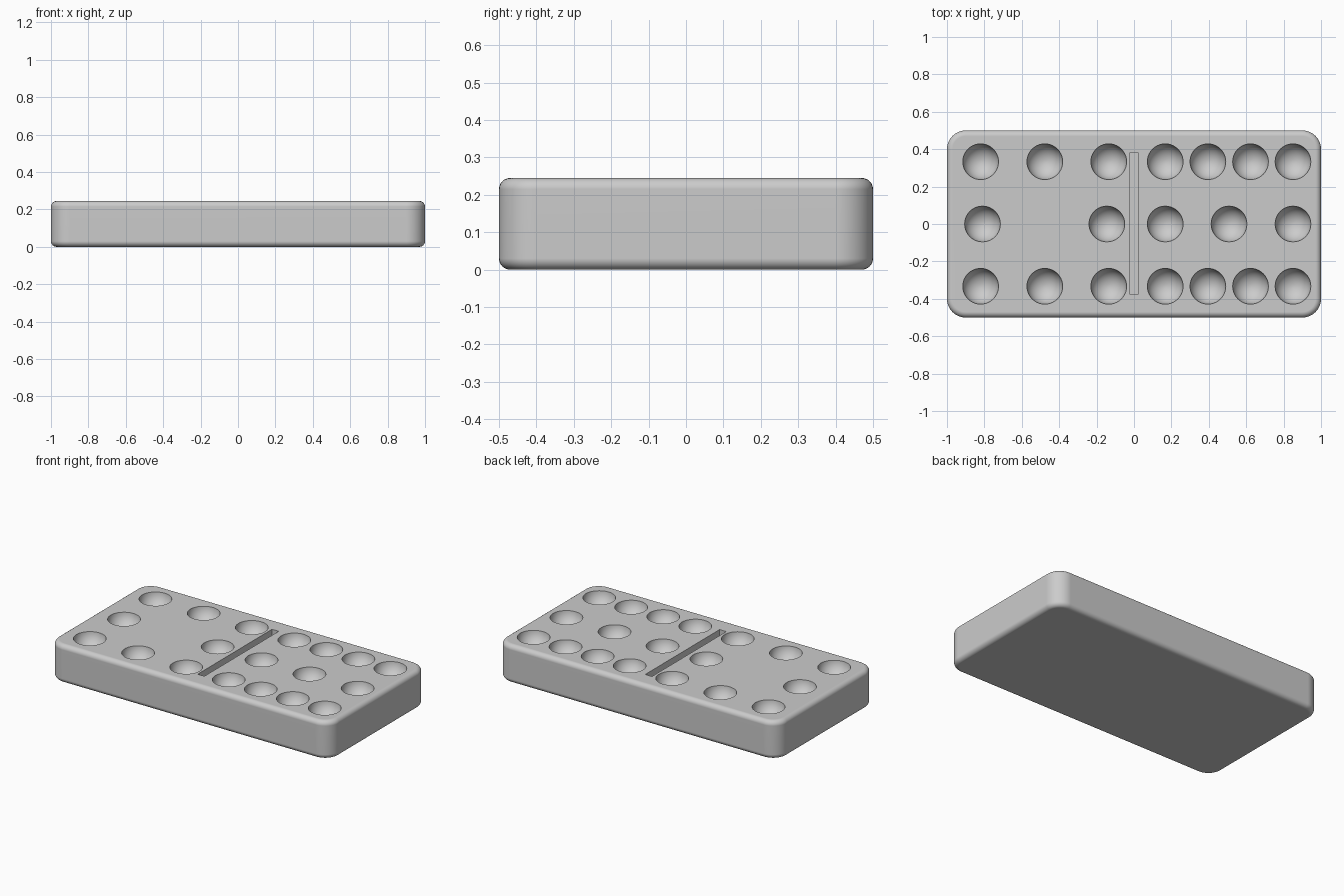
import bpy
import bmesh
from mathutils import Matrix

if "Cube" in bpy.data.objects:
    bpy.data.objects.remove(bpy.data.objects["Cube"], do_unlink=True)

LENGTH, WIDTH, HEIGHT = 2.0, 1.0, 0.245
CORNER, EDGE = 0.1, 0.03
PIP_RADIUS, PIP_RAISE = 0.096, 0.006

grey = bpy.data.materials.new("grey")
grey.use_nodes = True
grey.diffuse_color = (0.6, 0.6, 0.6, 1)
grey.node_tree.nodes["Principled BSDF"].inputs["Base Color"].default_value = grey.diffuse_color


def make_object(name, bm):
    mesh = bpy.data.meshes.new(name)
    bm.to_mesh(mesh)
    bm.free()
    mesh.materials.append(grey)
    obj = bpy.data.objects.new(name, mesh)
    bpy.context.collection.objects.link(obj)
    return obj


def add_box(bm, size, centre):
    bmesh.ops.create_cube(bm, size=1, matrix=Matrix.Translation(centre) @ Matrix.Diagonal((*size, 1)))


# Tile: wide rounded corners, then a small roundover along top and bottom
bm = bmesh.new()
add_box(bm, (LENGTH, WIDTH, HEIGHT), (0, 0, HEIGHT / 2))
uprights = [e for e in bm.edges if abs(e.verts[0].co.z - e.verts[1].co.z) > 0.1]
bmesh.ops.bevel(bm, geom=uprights, offset=CORNER, segments=10, profile=0.5, affect='EDGES')
rims = [e for e in bm.edges if abs(e.verts[0].co.z - e.verts[1].co.z) < 0.01]
bmesh.ops.bevel(bm, geom=rims, offset=EDGE, segments=6, profile=0.5, affect='EDGES')
tile = make_object("tile", bm)

# Cutter: round pips in three rows on each half, plus the dividing groove
outer_row = (-0.82, -0.477, -0.135, 0.167, 0.395, 0.623, 0.85)
middle_row = (-0.81, -0.145, 0.167, 0.508, 0.85)
bm = bmesh.new()
for y, row in ((0.333, outer_row), (0, middle_row), (-0.333, outer_row)):
    for x in row:
        bmesh.ops.create_uvsphere(bm, u_segments=40, v_segments=24, radius=PIP_RADIUS,
                                  matrix=Matrix.Translation((x, y, HEIGHT + PIP_RAISE)))
add_box(bm, (0.048, 0.755, 0.08), (0, 0.002, HEIGHT))
cutter = make_object("pip_cutter", bm)

# Carve the recesses and drop the cutter
carve = tile.modifiers.new("carve", 'BOOLEAN')
carve.operation = 'DIFFERENCE'
carve.solver = 'EXACT'
carve.object = cutter
for obj in bpy.context.selected_objects:
    obj.select_set(False)
tile.select_set(True)
bpy.context.view_layer.objects.active = tile
bpy.ops.object.modifier_apply(modifier=carve.name)
bpy.data.objects.remove(cutter, do_unlink=True)

# Smooth rounded surfaces, crisp recess rims, flat broad faces
bpy.ops.object.shade_smooth_by_angle(angle=0.6)
weighted = tile.modifiers.new("weighted_normals", 'WEIGHTED_NORMAL')
weighted.keep_sharp = True
